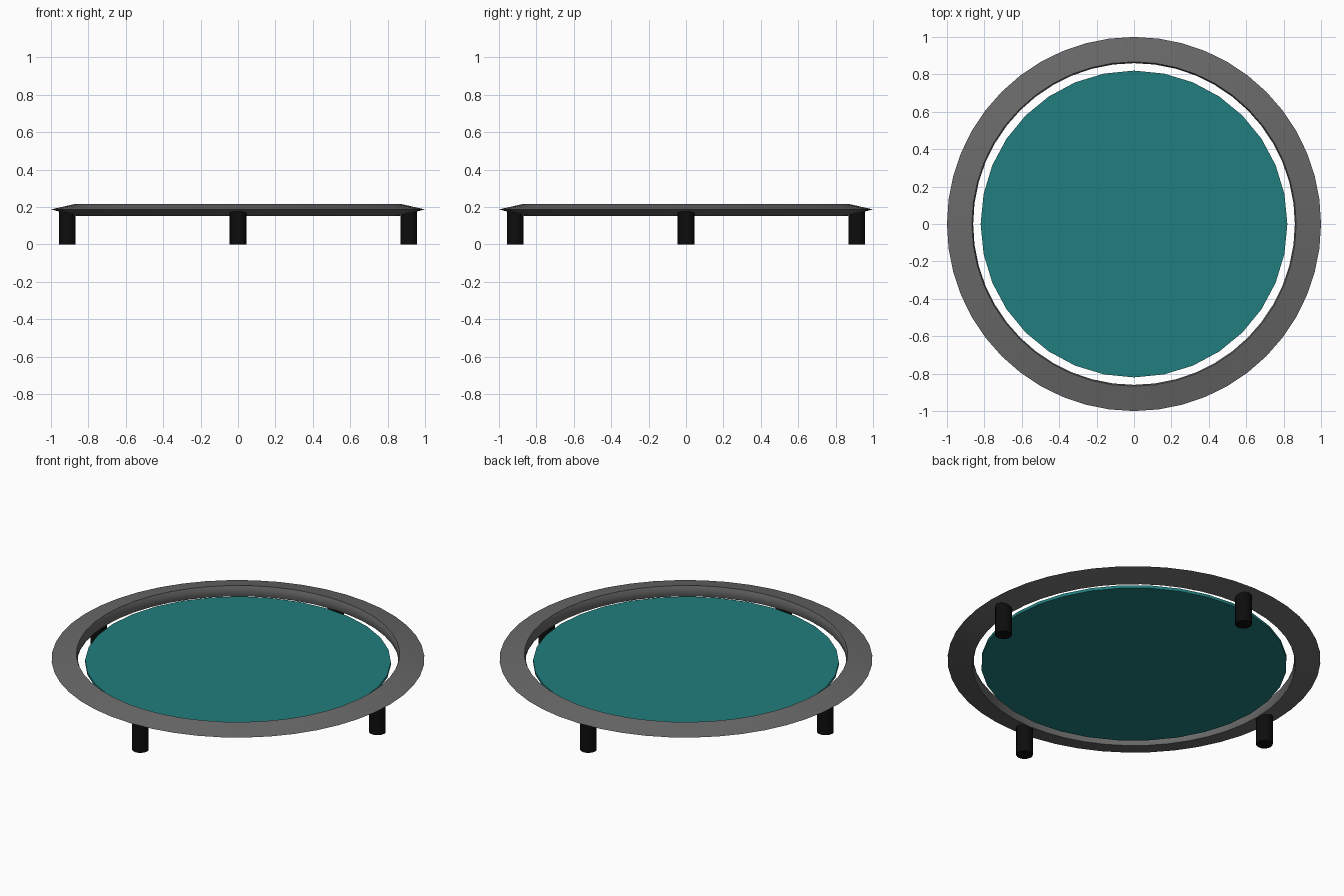
import bpy, bmesh, math
from mathutils import Vector

if "Cube" in bpy.data.objects:
    bpy.data.objects.remove(bpy.data.objects["Cube"])


def material(name, rgb):
    m = bpy.data.materials.new(name)
    m.diffuse_color = (*rgb, 1)
    m.use_nodes = True
    m.node_tree.nodes["Principled BSDF"].inputs["Base Color"].default_value = m.diffuse_color
    return m


steel = material("frame_grey", (0.14, 0.14, 0.14))
teal = material("mat_teal", (0.015, 0.21, 0.21))
black = material("leg_black", (0.004, 0.004, 0.004))


def cylinder(name, radius, z0, z1, x, y, sides, mat):
    bpy.ops.mesh.primitive_cylinder_add(vertices=sides, radius=radius, depth=z1 - z0,
                                        location=(x, y, (z0 + z1) / 2))
    ob = bpy.context.object
    ob.name = name
    ob.data.materials.append(mat)
    bpy.ops.object.shade_smooth_by_angle(angle=math.radians(30))
    return ob


# padded frame: wedge cross-section (radius, z) swept around the centre
profile = [(1.0, 0.187), (0.867, 0.217), (0.86, 0.197), (0.86, 0.172), (0.866, 0.153)]
SEGMENTS = 48
bm = bmesh.new()
rings = []
for i in range(SEGMENTS):
    a = 2 * math.pi * i / SEGMENTS
    rings.append([bm.verts.new(Vector((r * math.cos(a), r * math.sin(a), z))) for r, z in profile])
n = len(profile)
for i in range(SEGMENTS):
    p, q = rings[i], rings[(i + 1) % SEGMENTS]
    for j in range(n):
        k = (j + 1) % n
        bm.faces.new((p[j], q[j], q[k], p[k]))
bmesh.ops.recalc_face_normals(bm, faces=bm.faces)
mesh = bpy.data.meshes.new("padded_frame")
bm.to_mesh(mesh)
bm.free()
frame = bpy.data.objects.new("padded_frame", mesh)
bpy.context.collection.objects.link(frame)
mesh.materials.append(steel)
bpy.context.view_layer.objects.active = frame
frame.select_set(True)
bpy.ops.object.shade_smooth_by_angle(angle=math.radians(30))

# jumping mat
cylinder("jumping_mat", 0.82, 0.157, 0.174, 0, 0, 32, teal)

# four legs
for i, side in enumerate(("right", "back", "left", "front")):
    a = i * math.pi / 2
    cylinder(side + "_leg", 0.045, 0, 0.185, 0.913 * math.cos(a), 0.913 * math.sin(a), 16, black)
